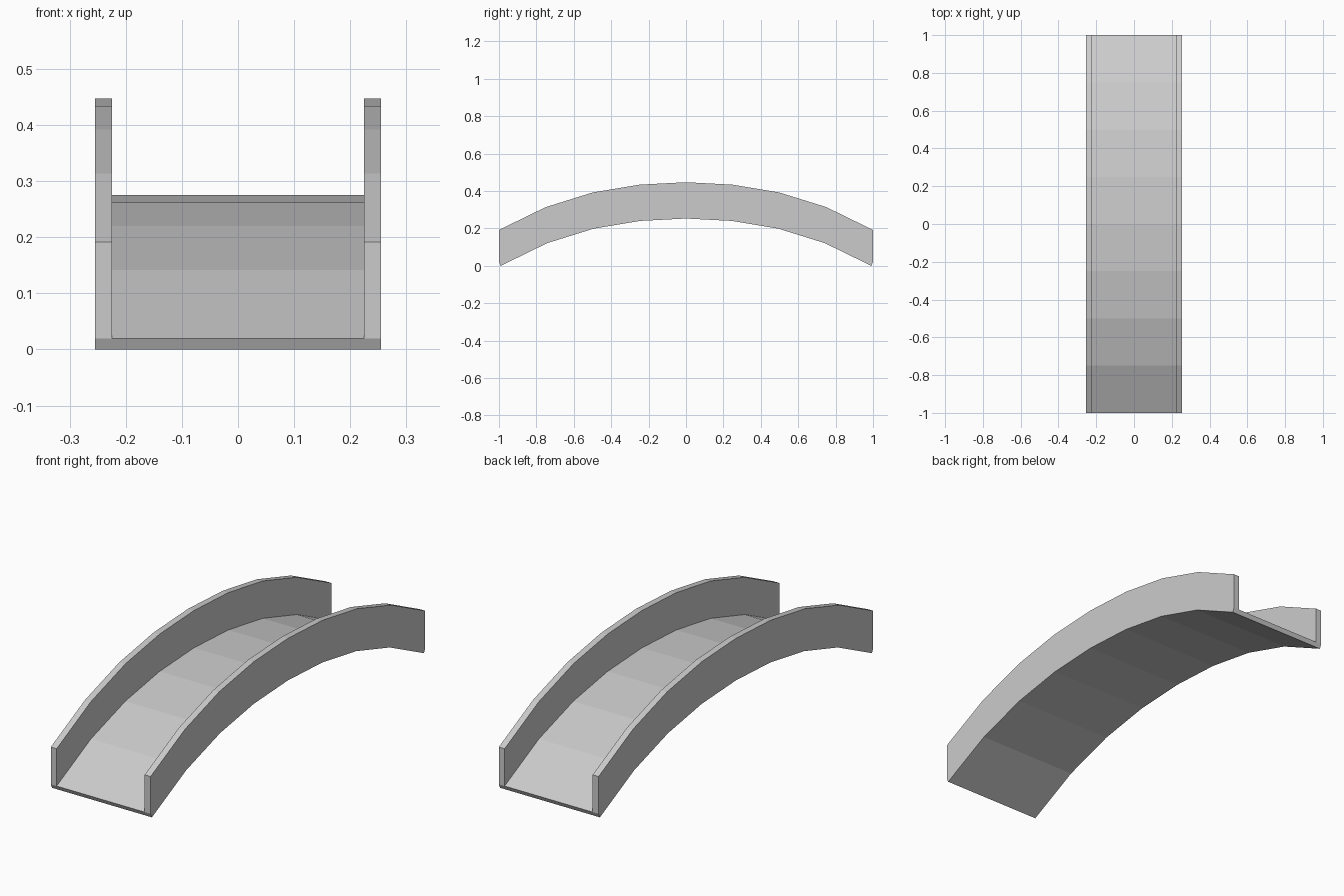
import bpy, bmesh
from mathutils import Vector

if "Cube" in bpy.data.objects:
    bpy.data.objects.remove(bpy.data.objects["Cube"])

HALF_OUT, HALF_IN = 0.2545, 0.2245   # outer and inner half widths
WALL = 0.172                         # side wall height above the deck
THICK = 0.022                        # deck thickness, measured square to the deck

# Arched deck line (y, z), mirrored front to back
half = [(1.0, 0.02), (0.75, 0.142), (0.5, 0.22), (0.25, 0.262)]
path = [Vector((-y, z)) for y, z in half] + [Vector((0, 0.275))]
path += [Vector((y, z)) for y, z in reversed(half)]


def normal(i):
    """Upward normal of the deck line at a station."""
    def seg(a, b):
        d = (path[b] - path[a]).normalized()
        return Vector((-d.y, d.x))
    n = Vector((0, 0))
    if i > 0:
        n += seg(i - 1, i)
    if i < len(path) - 1:
        n += seg(i, i + 1)
    return n.normalized()


# U-shaped section swept along the arch
bm = bmesh.new()
rings = []
for i, p in enumerate(path):
    low = p - normal(i) * THICK
    top = p.y + WALL
    right = [(HALF_OUT, low.x, low.y), (HALF_OUT, p.x, p.y), (HALF_OUT, p.x, top),
             (HALF_IN, p.x, top), (HALF_IN, p.x, p.y)]
    left = [(-x, y, z) for x, y, z in reversed(right)]
    rings.append([bm.verts.new(v) for v in right + left])

for a, b in zip(rings, rings[1:]):
    for j in range(10):
        k = (j + 1) % 10
        bm.faces.new((a[j], a[k], b[k], b[j]))

# End caps: two wall ends and the slanted deck edge
for r in (rings[0], rings[-1]):
    for ids in ((1, 2, 3, 4), (5, 6, 7, 8), (0, 1, 4, 5, 8, 9)):
        bm.faces.new([r[j] for j in ids])

bmesh.ops.recalc_face_normals(bm, faces=bm.faces)
# Stand the ends exactly on the ground
lowest = min(v.co.z for v in bm.verts)
bmesh.ops.translate(bm, verts=bm.verts, vec=(0, 0, -lowest))

mesh = bpy.data.meshes.new("arched_bridge")
bm.to_mesh(mesh)
bm.free()
bridge = bpy.data.objects.new("arched_bridge", mesh)
bpy.context.collection.objects.link(bridge)
